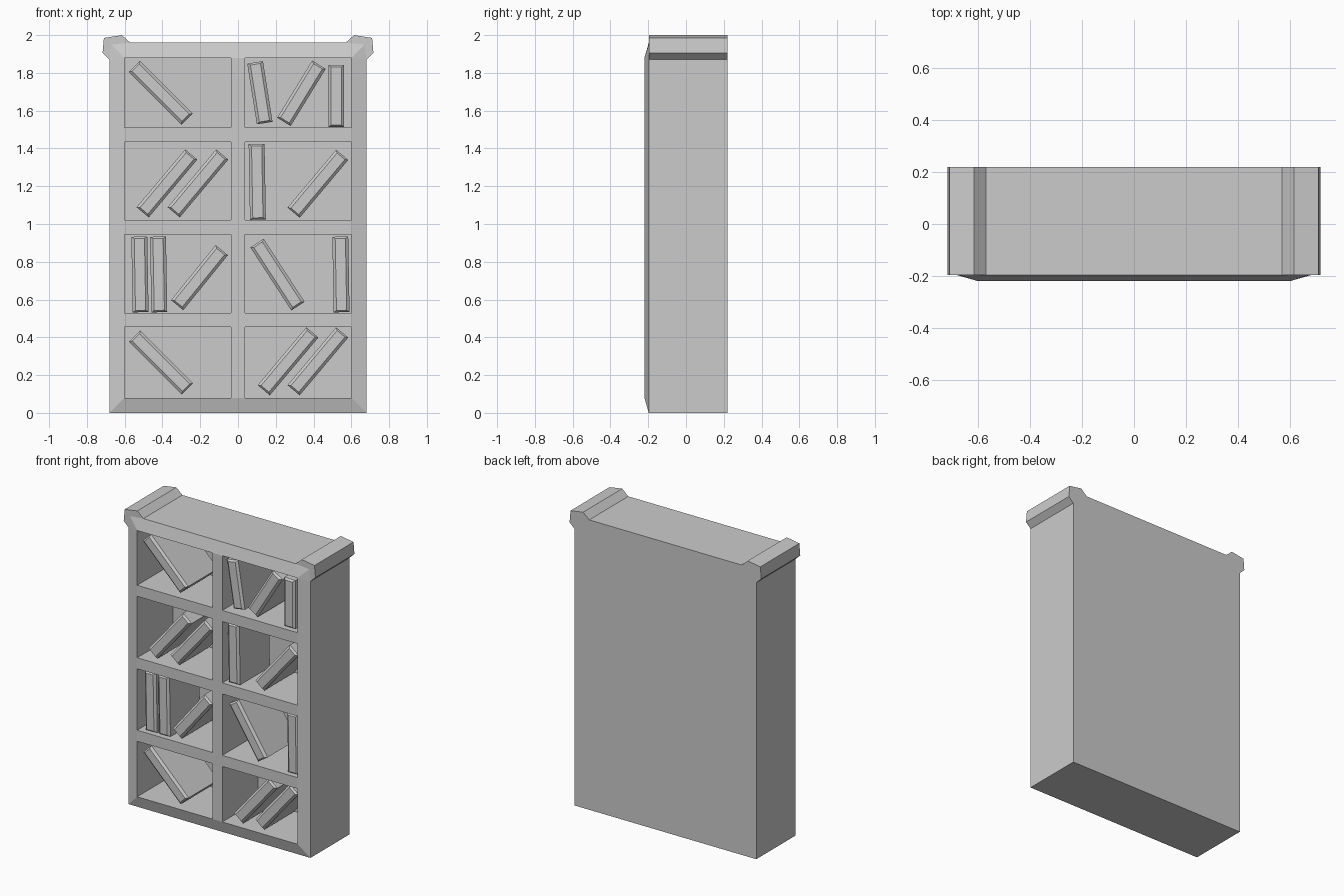
import bpy, bmesh
from math import radians
from mathutils import Matrix

if "Cube" in bpy.data.objects:
    bpy.data.objects.remove(bpy.data.objects["Cube"])

FRONT, RIM, BACK, NICHE = -0.22, -0.197, 0.22, 0.16


def finish(bm, name):
    bmesh.ops.remove_doubles(bm, verts=bm.verts, dist=1e-5)
    bmesh.ops.recalc_face_normals(bm, faces=bm.faces)
    me = bpy.data.meshes.new(name)
    bm.to_mesh(me)
    bm.free()
    ob = bpy.data.objects.new(name, me)
    bpy.context.collection.objects.link(ob)
    return ob


def face(bm, pts):
    return bm.faces.new([bm.verts.new(p) for p in pts])


def at(y, *xz):
    return [(x, y, z) for x, z in xz]


# Case: outline with flared ears at the top corners
bm = bmesh.new()
half = [(0.68, 0), (0.68, 1.87), (0.717, 1.905), (0.71, 1.985), (0.615, 2.0), (0.57, 1.96)]
outline = half + [(-x, z) for x, z in reversed(half)]
face(bm, at(BACK, *outline))
for a, b in zip(outline, outline[1:] + outline[:1]):
    face(bm, at(RIM, a, b) + at(BACK, b, a))

# Sloped rim between outline and front frame, plus flat ear fronts
for s in (-1, 1):
    low, side, knee, ear_in = (s * .68, 0), (s * .68, 1.87), (s * .67, 1.95), (s * .57, 1.96)
    face(bm, at(RIM, low, side) + at(FRONT, (s * .6, 1.88), (s * .6, .08)))
    face(bm, at(RIM, side, knee) + at(FRONT, (s * .6, 1.88)))
    face(bm, at(RIM, knee, ear_in) + at(FRONT, (s * .6, 1.88)))
    face(bm, at(RIM, *[(s * x, z) for x, z in half[1:]], knee))
face(bm, at(RIM, (-.68, 0), (.68, 0)) + at(FRONT, (.6, .08), (-.6, .08)))
face(bm, at(RIM, (-.57, 1.96), (.57, 1.96)) + at(FRONT, (.6, 1.88), (-.6, 1.88)))

# Front grid: shelves and divider flush, every even cell a recessed niche
xs = [-.6, -.037, .037, .6]
zs = [.08, .455, .53, .945, 1.02, 1.435, 1.51, 1.88]
for i in range(3):
    for j in range(7):
        c = [(xs[i], zs[j]), (xs[i + 1], zs[j]), (xs[i + 1], zs[j + 1]), (xs[i], zs[j + 1])]
        if i % 2 or j % 2:
            face(bm, at(FRONT, *c))
        else:
            face(bm, at(NICHE, *c))
            for a, b in zip(c, c[1:] + c[:1]):
                face(bm, at(FRONT, a, b) + at(NICHE, b, a))
finish(bm, "bookcase")


# Book: a block whose front is a chamfered spine
def book(n, x, z, length, lean, width=0.084):
    bm = bmesh.new()
    bmesh.ops.create_cube(bm, size=1, matrix=Matrix.Diagonal((width, 0.32, length, 1)))
    spine = min(bm.faces, key=lambda f: f.calc_center_median().y)
    for v in bmesh.ops.extrude_discrete_faces(bm, faces=[spine])["faces"][0].verts:
        pass
    bm.free()
    bm = bmesh.new()
    w, l = width / 2, length / 2
    sections = [(0.13, w, l), (-0.187, w, l), (-0.2, w - .015, l - .01)]
    rings = [at(y, (-a, -b), (a, -b), (a, b), (-a, b)) for y, a, b in sections]
    face(bm, rings[0])
    face(bm, rings[-1])
    for r, q in zip(rings, rings[1:]):
        for k in range(4):
            m = (k + 1) % 4
            face(bm, [r[k], r[m], q[m], q[k]])
    ob = finish(bm, f"book_{n}")
    ob.location = (x, 0, z)
    ob.rotation_euler.y = radians(lean)


# Books: x, z, length, lean to the right in degrees
books = [
    (-.41, 1.695, .395, -45), (.116, 1.695, .325, -9), (.336, 1.692, .355, 31.5), (.52, 1.677, .327, 0),
    (-.376, 1.215, .40, 40), (-.212, 1.215, .40, 40), (.102, 1.223, .40, -1), (.423, 1.213, .40, 40),
    (-.519, .733, .40, -1), (-.42, .733, .40, -1), (-.204, .716, .375, 39), (.209, .732, .398, -33),
    (.545, .733, .40, -1),
    (-.407, .267, .395, -45), (.265, .273, .40, 40), (.423, .273, .40, 40),
]
for n, b in enumerate(books, 1):
    book(n, *b)
